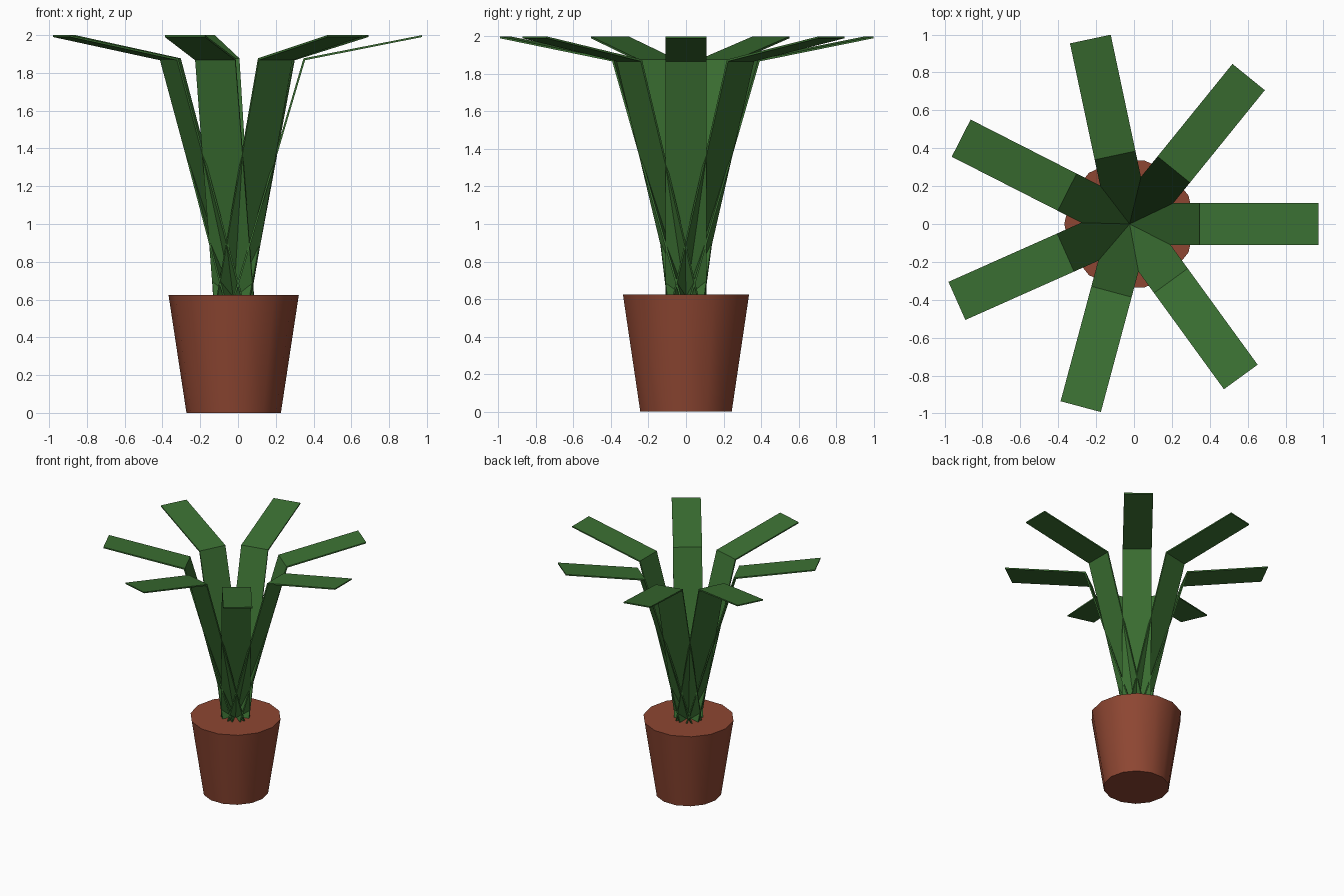
import bpy, bmesh, math
from mathutils import Matrix, Vector

cube = bpy.data.objects.get("Cube")
if cube:
    bpy.data.objects.remove(cube, do_unlink=True)


def material(name, rgb):
    mat = bpy.data.materials.new(name)
    mat.use_nodes = True
    mat.diffuse_color = (*rgb, 1)
    mat.node_tree.nodes["Principled BSDF"].inputs["Base Color"].default_value = (*rgb, 1)
    return mat


terracotta = material("terracotta", (0.27, 0.062, 0.032))
leaf_green = material("leaf green", (0.043, 0.16, 0.032))

CENTRE_X = -0.023
POT_TOP = 0.625
LEAF_COUNT = 7
LEAF_STEP = math.radians(51)
HALF_WIDTH = 0.11
THICKNESS = 0.01

# Tapered pot with a closed top
bpy.ops.mesh.primitive_cone_add(vertices=14, radius1=0.25, radius2=0.345, depth=POT_TOP,
                                location=(CENTRE_X, 0, POT_TOP / 2),
                                rotation=(0, 0, math.pi / 2))
pot = bpy.context.object
pot.name = "pot"
pot.data.materials.append(terracotta)
bpy.ops.object.shade_smooth_by_angle(angle=math.radians(40))


# Bent strap leaf: a thin side profile extruded across its width
def make_leaf(index):
    upper = [(-0.004, 0.61), (0.37, 1.877), (0.998, 2.0)]
    lower = [(0.998, 2.0 - THICKNESS), (0.37 + THICKNESS * 0.8, 1.877 - THICKNESS),
             (-0.004 + THICKNESS, 0.61)]
    bm = bmesh.new()
    face = bm.faces.new([bm.verts.new((r, -HALF_WIDTH, z)) for r, z in upper + lower])
    ext = bmesh.ops.extrude_face_region(bm, geom=[face])
    moved = [v for v in ext["geom"] if isinstance(v, bmesh.types.BMVert)]
    bmesh.ops.translate(bm, verts=moved, vec=Vector((0, 2 * HALF_WIDTH, 0)))
    bmesh.ops.recalc_face_normals(bm, faces=bm.faces)
    mesh = bpy.data.meshes.new(f"leaf_{index + 1}")
    bm.to_mesh(mesh)
    bm.free()
    mesh.materials.append(leaf_green)
    leaf = bpy.data.objects.new(mesh.name, mesh)
    leaf.matrix_world = (Matrix.Translation((CENTRE_X, 0, 0))
                         @ Matrix.Rotation(index * LEAF_STEP, 4, "Z"))
    bpy.context.collection.objects.link(leaf)


for i in range(LEAF_COUNT):
    make_leaf(i)
